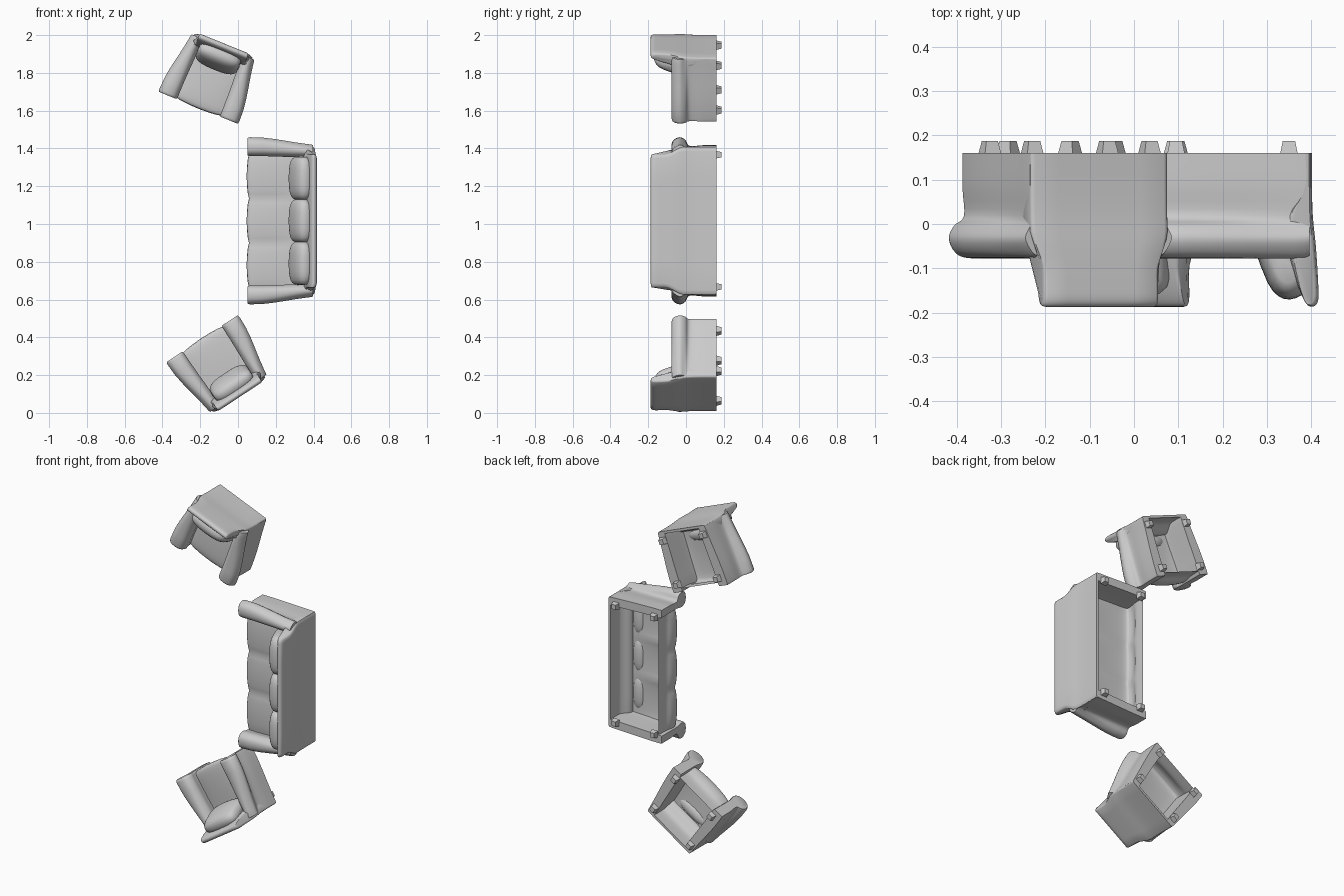
import bpy, bmesh, math
from mathutils import Vector

if "Cube" in bpy.data.objects:
    bpy.data.objects.remove(bpy.data.objects["Cube"])

FLOOR = 0.1875  # feet stand on this y plane; furniture "up" is -y


def spline(pts, n=5):
    """Open Catmull-Rom curve through 2D/3D points."""
    p = [Vector(q) for q in pts]
    p = [p[0]] + p + [p[-1]]
    out = []
    for k in range(1, len(p) - 2):
        a, b, c, d = p[k - 1:k + 3]
        for j in range(n):
            t = j / n
            out.append(0.5 * (2 * b + (c - a) * t + (2 * a - 5 * b + 4 * c - d) * t * t
                              + (3 * b - a - 3 * c + d) * t ** 3))
    return out + [p[-1]]


def smooth(t):
    t = max(0.0, min(1.0, t))
    return t * t * (3 - 2 * t)


def spow(x, e):
    return math.copysign(abs(x) ** e, x)


def loft(name, rings, place, closed=True, caps=True):
    """Skin rings of local (across, depth, height) points and place them in the world."""
    bm = bmesh.new()
    vs = [[bm.verts.new(place(*p)) for p in r] for r in rings]
    n = len(rings[0])
    for r0, r1 in zip(vs, vs[1:]):
        for j in range(n if closed else n - 1):
            k = (j + 1) % n
            bm.faces.new((r0[j], r0[k], r1[k], r1[j]))
    if caps:
        bm.faces.new(vs[0])
        bm.faces.new(vs[-1])
    bmesh.ops.remove_doubles(bm, verts=bm.verts, dist=1e-5)
    bmesh.ops.recalc_face_normals(bm, faces=bm.faces)
    me = bpy.data.meshes.new(name)
    bm.to_mesh(me)
    bm.free()
    ob = bpy.data.objects.new(name, me)
    bpy.context.collection.objects.link(ob)
    bpy.context.view_layer.objects.active = ob
    bpy.ops.object.select_all(action='DESELECT')
    ob.select_set(True)
    bpy.ops.object.shade_smooth_by_angle(angle=math.radians(45))
    return ob


def shrink(ring, f):
    """Scale a ring about its centre, keeping its lowest edge on the base line."""
    c = sum((Vector(p) for p in ring), Vector()) / len(ring)
    out = [c + (Vector(p) - c) * f for p in ring]
    for q, p in zip(out, ring):
        if p[2] < 0.03:
            q.z = p[2]
    return out


def arm_section(v, inner, body, roll, side):
    mid = (inner + roll) / 2
    pts = [(inner + .008, .027), (inner + .008, .17), (inner, .222), (inner + .017, .256),
           (mid, .265), (roll - .017, .255), (roll, .222), (roll - .013, .192),
           (body - .004, .168), (body, .10), (body, .027)]
    return [Vector((side * p.x, v, p.y)) for p in spline(pts, 4)]


def seating(name, origin, back_dir, front_half, inner, body, back_half, top_half, count):
    b = Vector(back_dir).normalized()
    a = Vector((-b.y, b.x))

    def place(u, v, h):
        return (origin[0] + a.x * u + b.x * v, FLOOR - h, origin[1] + a.y * u + b.y * v)

    # rolled arms, tapering towards the back
    for side, tag in ((-1, "left"), (1, "right")):
        rings = []
        for v, f in ((0, .9), (.004, .96), (.014, 1), (.08, 1), (.14, 1), (.2, 1),
                     (.26, 1), (.31, 1), (.335, .98), (.347, .92)):
            t = smooth((v - .03) / .36)
            bo = body + (back_half - body) * t
            ro = front_half + (back_half + .012 - front_half) * t
            rings.append(shrink(arm_section(v, inner - .01 * t, bo, ro, side), f))
        loft(f"{name}_{tag}_arm", rings, place)

    # backrest: hollow-bottomed wall with a padded, narrower top
    prof = spline([(.352, .027), (.352, .10), (.354, .17), (.361, .24), (.366, .32), (.366, .36),
                   (.355, .374), (.338, .366), (.318, .32), (.30, .25), (.295, .17),
                   (.325, .13), (.338, .10), (.338, .027)], 4)
    rings = []
    for s, f in ((-1, .72), (-.985, .9), (-.94, 1), (-.6, 1), (-.2, 1), (.2, 1),
                 (.6, 1), (.94, 1), (.985, .9), (1, .72)):
        ring = []
        for p in prof:
            w = back_half + (top_half - back_half) * smooth((p.y - .2) / .1)
            ring.append(Vector((s * w, .33 + (p.x - .33) * f,
                                p.y if p.y < .2 else .2 + (p.y - .2) * (.9 + .1 * f))))
        rings.append(ring)
    loft(f"{name}_backrest", rings, place)

    # seat and front panel: one shell with a swell for each cushion
    rings = []
    steps = 10 * count
    for k in range(steps + 1):
        u = -inner - .01 + (2 * inner + .02) * k / steps
        d = 1 - abs(math.sin(math.pi * k * count / steps)) ** .6
        f = .012 * d - .003
        rings.append([Vector((u, p.x, p.y)) for p in spline(
            [(.02, .027), (.018, .09), (f + .004, .125), (f, .16), (f + .02, .183 - .008 * d),
             (.14, .187 - .01 * d), (.31, .178)], 4)])
    loft(f"{name}_seat", rings, place, closed=False, caps=False)

    # back cushions: tilted pillows
    half = (inner - .005) / count
    ca, sa = math.cos(.36), math.sin(.36)
    for c in range(count):
        cu = -half * count + half * (2 * c + 1)
        rings = []
        for i in range(13):
            la = -math.pi / 2 + math.pi * i / 12
            r = max(abs(math.cos(la)), 1e-3) ** .6
            ring = []
            for j in range(24):
                an = 2 * math.pi * j / 24
                x = .05 * r * spow(math.cos(an), .9)
                z = .098 * r ** .6 * spow(math.sin(an), .6)
                ring.append((cu + half * 1.02 * spow(math.sin(la), .75),
                             .282 + x * ca + z * sa, .263 + z * ca - x * sa))
            rings.append(ring)
        loft(f"{name}_back_cushion_{c + 1}", rings, place)

    # tapered square feet
    fu = body - .05
    for i, (u, v) in enumerate([(-fu, .045), (fu, .045), (-fu, .30), (fu, .30)]):
        rings = [[(u + sx * w, v + sy * w, h) for sx, sy in ((-1, -1), (1, -1), (1, 1), (-1, 1))]
                 for h, w in ((0, .014), (.03, .02))]
        loft(f"{name}_foot_{i + 1}", rings, place)


seating("sofa", (.05, 1.017), (1, 0), .4425, .343, .40, .39, .352, 3)
seating("upper_armchair", (-.21, 1.615), (.375, .927), .2285, .122, .193, .167, .14, 1)
seating("lower_armchair", (-.19, .393), (.55, -.835), .2285, .122, .193, .167, .14, 1)
